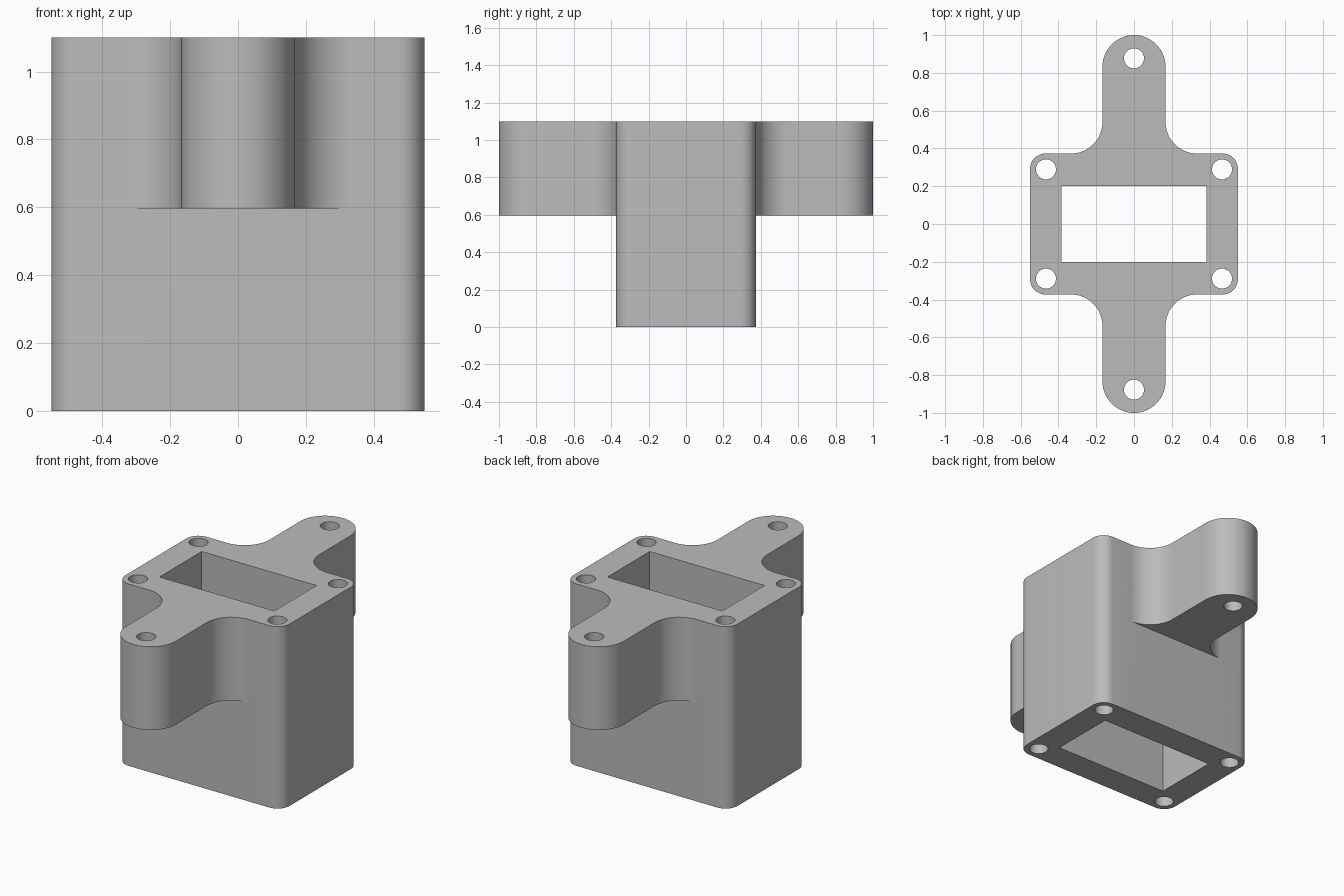
import bpy, bmesh
from math import cos, sin, radians

cube = bpy.data.objects.get("Cube")
if cube:
    bpy.data.objects.remove(cube, do_unlink=True)

# Main sizes
HALF_X, HALF_Y, TOP, EAR_Z = 0.55, 0.373, 1.10, 0.596
CORNER_R, EAR_R, HOLE_R = 0.08, 0.167, 0.053


def arc(cx, cy, r, a0, a1, n):
    angles = [radians(a0 + (a1 - a0) * i / n) for i in range(n + 1)]
    return [(cx + r * cos(a), cy + r * sin(a)) for a in angles]


def mirror_x(points):
    return [(-x, y) for x, y in reversed(points)]


def half_turn(points):
    return [(-x, -y) for x, y in points]


# Plan outlines, built from one quarter
corner = arc(HALF_X - CORNER_R, HALF_Y - CORNER_R, CORNER_R, 0, 90, 10)
fillet = arc(2 * EAR_R, HALF_Y + EAR_R, EAR_R, 270, 180, 16)
tip = arc(0, 1 - EAR_R, EAR_R, 0, 90, 16)

ear_half = fillet + tip
ear = ear_half + mirror_x(ear_half)[1:]
upper_half = corner + ear + mirror_x(corner)
upper = upper_half + half_turn(upper_half)
body_half = corner + [fillet[0]] + mirror_x(corner + [fillet[0]])
body = body_half + half_turn(body_half)

# Openings
window = [(0.384, 0.202), (-0.384, 0.202), (-0.384, -0.202), (0.384, -0.202)]
corner_holes = [arc(sx * 0.466, sy * 0.289, HOLE_R, 0, 360, 32)[:-1]
                for sx in (1, -1) for sy in (1, -1)]
ear_holes = [arc(0, s * 0.877, HOLE_R, 0, 360, 32)[:-1] for s in (1, -1)]

bm = bmesh.new()


def ring(points, z):
    verts = [bm.verts.new((x, y, z)) for x, y in points]
    edges = [bm.edges.new((v, verts[i - 1])) for i, v in enumerate(verts)]
    return verts, edges


def cap(loops, z, direction):
    edges = [e for loop in loops for e in ring(loop, z)[1]]
    bmesh.ops.triangle_fill(bm, edges=edges, use_beauty=True,
                            normal=(0, 0, direction))


def wall(points, z0, z1):
    low, high = ring(points, z0)[0], ring(points, z1)[0]
    for i in range(len(points)):
        bm.faces.new((low[i - 1], low[i], high[i], high[i - 1]))


# Top and bottom faces
cap([upper, window] + corner_holes + ear_holes, TOP, 1)
cap([body, window] + corner_holes, 0, -1)
for lug, hole in zip((ear, half_turn(ear)), ear_holes):
    cap([lug, hole], EAR_Z, -1)

# Outer walls, then the walls of the openings
wall(body, 0, EAR_Z)
wall(upper, EAR_Z, TOP)
for loop in [window] + corner_holes:
    wall(loop, 0, TOP)
for loop in ear_holes:
    wall(loop, EAR_Z, TOP)

bmesh.ops.remove_doubles(bm, verts=bm.verts, dist=0.0001)

# Drop the hidden wall strip under each ear root, if any face collapsed
bmesh.ops.dissolve_degenerate(bm, edges=bm.edges, dist=0.00001)
bmesh.ops.recalc_face_normals(bm, faces=bm.faces)

mesh = bpy.data.meshes.new("mounting_block")
bm.to_mesh(mesh)
bm.free()
block = bpy.data.objects.new("mounting_block", mesh)
bpy.context.collection.objects.link(block)

# Plain grey
grey = bpy.data.materials.new("plain_grey")
grey.use_nodes = True
colour = (0.5, 0.5, 0.5, 1)
grey.diffuse_color = colour
grey.node_tree.nodes["Principled BSDF"].inputs["Base Color"].default_value = colour
mesh.materials.append(grey)

# Smooth curves, crisp edges
bpy.ops.object.select_all(action="DESELECT")
block.select_set(True)
bpy.context.view_layer.objects.active = block
bpy.ops.object.shade_smooth_by_angle(angle=radians(30))
